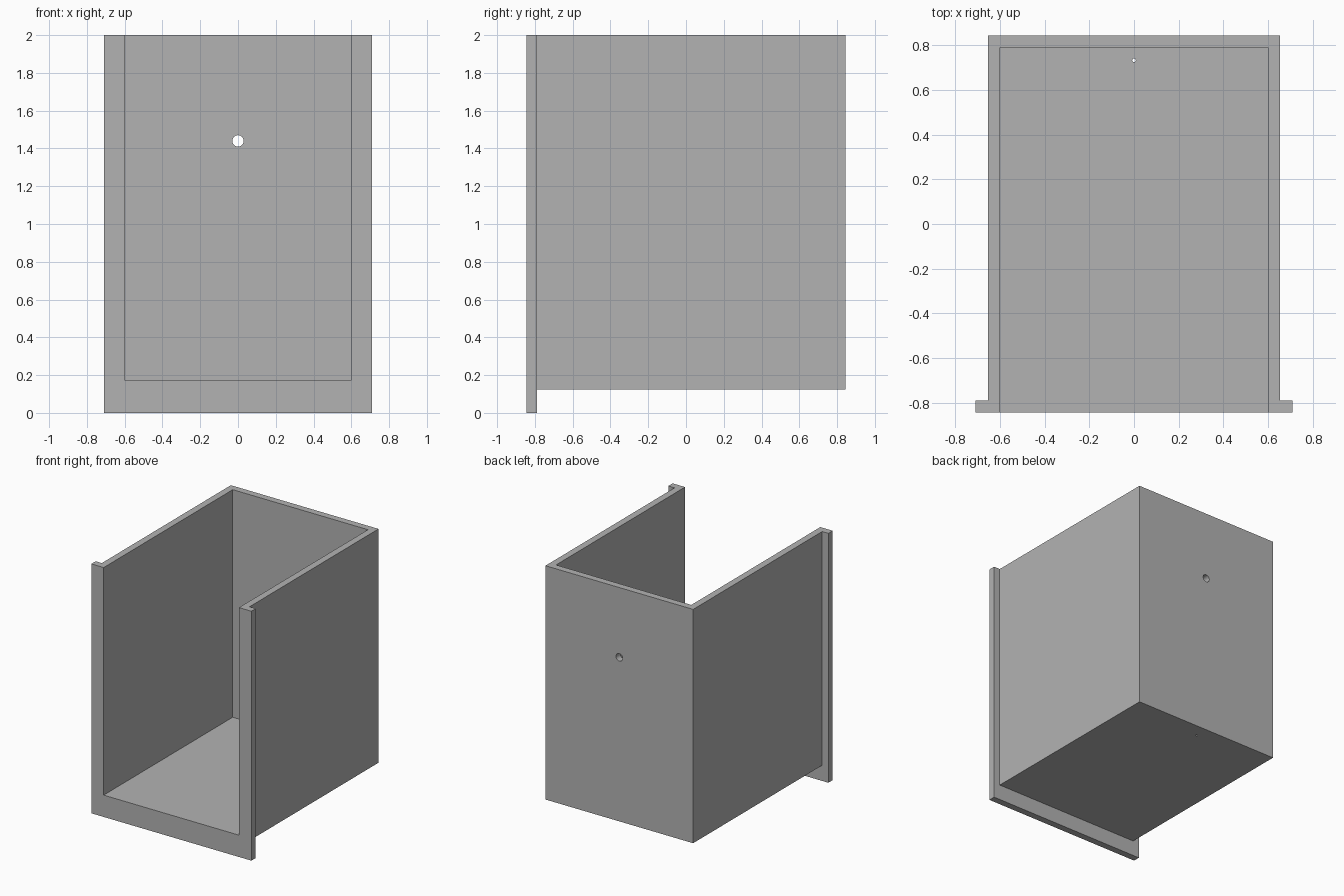
import bpy
import math

default = bpy.data.objects.get("Cube")
if default:
    bpy.data.objects.remove(default, do_unlink=True)

# Single grey finish
grey = bpy.data.materials.new("plain grey")
grey.use_nodes = True
colour = (0.45, 0.45, 0.45, 1)
grey.diffuse_color = colour
grey.node_tree.nodes["Principled BSDF"].inputs["Base Color"].default_value = colour


def box(name, x, y, z):
    """Box symmetric in x, spanning the given y and z ranges."""
    bpy.ops.mesh.primitive_cube_add(size=1, location=(0, sum(y) / 2, sum(z) / 2))
    ob = bpy.context.object
    ob.name = name
    ob.scale = (2 * x, y[1] - y[0], z[1] - z[0])
    bpy.ops.object.transform_apply(location=True, rotation=True, scale=True)
    ob.data.materials.append(grey)
    return ob


def drill(name, radius, location, tilt=0):
    bpy.ops.mesh.primitive_cylinder_add(vertices=32, radius=radius, depth=0.2,
                                        location=location, rotation=(tilt, 0, 0))
    ob = bpy.context.object
    ob.name = name
    ob.data.materials.append(grey)
    return ob


def combine(target, tool, operation):
    tool.hide_render = True
    mod = target.modifiers.new(tool.name, "BOOLEAN")
    mod.operation = operation
    mod.solver = "EXACT"
    mod.object = tool
    bpy.context.view_layer.objects.active = target
    bpy.ops.object.modifier_apply(modifier=mod.name)
    bpy.data.objects.remove(tool, do_unlink=True)


wall, back, floor, top = 0.655, 0.845, 0.125, 2.0
thick = 0.055

# Outer shell with the wider front flange, which hangs below the floor
shell = box("open_drawer_housing", wall, (-0.82, back), (floor, top))
flange = box("front_flange", wall + thick, (-back, thick - back), (0, top))
combine(shell, flange, "UNION")

# Cavity open at the front and the top
cavity = box("cavity_cutter", wall - thick, (-1, back - thick), (floor + 0.05, top + 0.2))
combine(shell, cavity, "DIFFERENCE")

# Cable hole in the back wall and a tiny drain hole in the floor
combine(shell, drill("back_hole", 0.03, (0, back, 1.44), math.pi / 2), "DIFFERENCE")
combine(shell, drill("drain_hole", 0.008, (0, 0.733, floor)), "DIFFERENCE")

# Smooth hole walls, crisp edges elsewhere
bpy.ops.object.select_all(action="DESELECT")
shell.select_set(True)
bpy.context.view_layer.objects.active = shell
bpy.ops.object.shade_smooth_by_angle(angle=math.radians(30))
